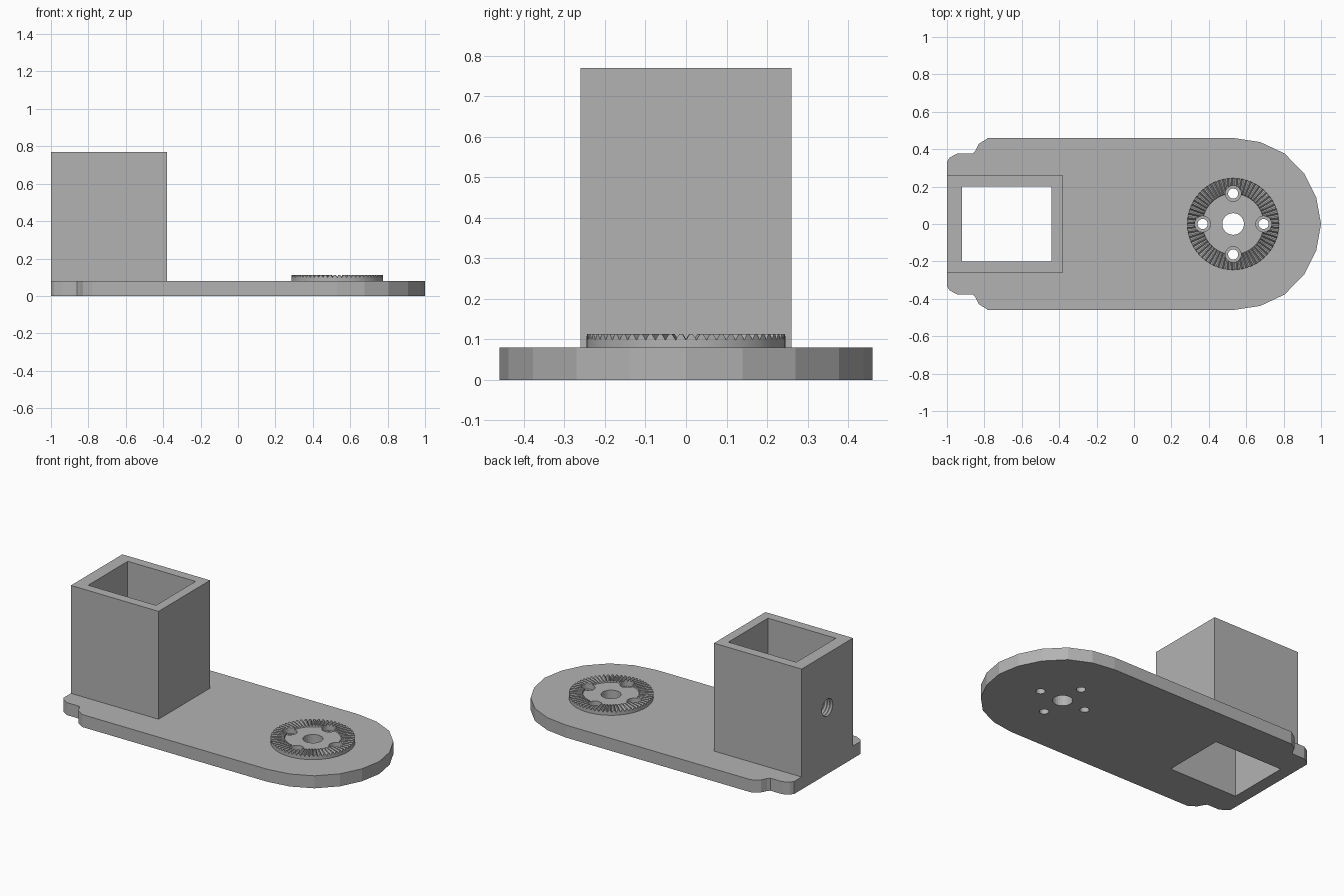
import bpy, bmesh, math
from mathutils import Matrix

if "Cube" in bpy.data.objects:
    bpy.data.objects.remove(bpy.data.objects["Cube"], do_unlink=True)

GREY = (0.45, 0.45, 0.45, 1.0)
grey = bpy.data.materials.new("plain grey")
grey.use_nodes = True
grey.diffuse_color = GREY
grey.node_tree.nodes["Principled BSDF"].inputs["Base Color"].default_value = GREY

HUB_X = 0.53
PLATE_TOP = 0.08


def finish(name, bm):
    bmesh.ops.recalc_face_normals(bm, faces=bm.faces[:])
    mesh = bpy.data.meshes.new(name)
    bm.to_mesh(mesh)
    bm.free()
    mesh.materials.append(grey)
    obj = bpy.data.objects.new(name, mesh)
    bpy.context.collection.objects.link(obj)
    return obj


def box(name, x0, x1, half_y, z0, z1):
    bm = bmesh.new()
    place = Matrix.Translation(((x0 + x1) / 2, 0, (z0 + z1) / 2))
    size = Matrix.Diagonal((x1 - x0, 2 * half_y, z1 - z0, 1))
    bmesh.ops.create_cube(bm, size=1, matrix=place @ size)
    return finish(name, bm)


def skin(bm, rings):
    """Close a stack of equal-sized vertex rings into a solid."""
    n = len(rings[0])
    for low, high in zip(rings, rings[1:]):
        for i in range(n):
            j = (i + 1) % n
            bm.faces.new((low[i], low[j], high[j], high[i]))
    bm.faces.new(rings[0])
    bm.faces.new(rings[-1])


def turned(name, profile, place, sides=28):
    """Solid of revolution about local z from (radius, height) pairs."""
    bm = bmesh.new()
    steps = [2 * math.pi * i / sides for i in range(sides)]
    skin(bm, [[bm.verts.new((r * math.cos(a), r * math.sin(a), z)) for a in steps]
              for r, z in profile])
    bm.transform(place)
    return finish(name, bm)


def cut(target, cutter):
    mod = target.modifiers.new("cut", 'BOOLEAN')
    mod.operation = 'DIFFERENCE'
    mod.solver = 'EXACT'
    mod.object = cutter
    bpy.context.view_layer.objects.active = target
    bpy.ops.object.modifier_apply(modifier=mod.name)


# Base plate: mirrored outline with rounded end and stepped shoulders
half = [(0.975, 0.14), (0.91, 0.27), (0.805, 0.377), (0.675, 0.438), (0.53, 0.46),
        (-0.78, 0.46), (-0.83, 0.428), (-0.848, 0.392), (-0.86, 0.377),
        (-0.945, 0.377), (-0.985, 0.355), (-1, 0.335)]
outline = [(1, 0)] + half + [(x, -y) for x, y in reversed(half)]
bm = bmesh.new()
skin(bm, [[bm.verts.new((x, y, z)) for x, y in outline] for z in (0, PLATE_TOP)])
plate = finish("base_plate", bm)

# Square socket tower
tower = box("socket_tower", -1, -0.38, 0.26, PLATE_TOP, 0.77)

# Toothed coupling disc: radial teeth with a flat floor inside them
TEETH = 60
R_OUT, R_IN, FLOOR, TIP = 0.245, 0.165, 0.1, 0.113
tooth = [(0.0, 0), (0.35, 1), (0.65, 1)]
bm = bmesh.new()
levels = [(R_OUT, PLATE_TOP, 0), (R_OUT, 0.098, TIP - 0.098),
          (R_IN, 0.103, TIP - 0.103), (R_IN - 0.002, FLOOR, 0)]
rings = []
for radius, base, rise in levels:
    ring = []
    for k in range(TEETH):
        for part, up in tooth:
            a = 2 * math.pi * (k + part) / TEETH
            ring.append(bm.verts.new((HUB_X + radius * math.cos(a),
                                      radius * math.sin(a), base + rise * up)))
    rings.append(ring)
skin(bm, rings)
disc = finish("toothed_disc", bm)

# Cutters: socket opening, hub bore, four counterbored screw holes
cutters = []
opening = box("opening_cutter", -0.92, -0.44, 0.2, -0.1, 0.9)
cutters.append(opening)
cut(plate, opening)
cut(tower, opening)

bore = turned("bore_cutter", [(0.058, -0.1), (0.058, 0.2)],
              Matrix.Translation((HUB_X, 0, 0)))
cutters.append(bore)
for k in range(4):
    a = k * math.pi / 2
    spot = Matrix.Translation((HUB_X + 0.163 * math.cos(a), 0.163 * math.sin(a), 0))
    cutters.append(turned("screw_cutter",
                          [(0.027, -0.1), (0.027, 0.07), (0.042, 0.07), (0.042, 0.2)],
                          spot))
for cutter in cutters[1:]:
    cut(plate, cutter)
    cut(disc, cutter)

# Threaded side hole through the outer wall of the tower
thread = [(0.05 if i % 2 else 0.06, -0.05 + 0.01 * i) for i in range(11)]
side_hole = turned("thread_cutter", thread,
                   Matrix.Translation((-0.965, 0, 0.425)) @ Matrix.Rotation(math.pi / 2, 4, 'Y'))
cutters.append(side_hole)
cut(tower, side_hole)

for cutter in cutters:
    bpy.data.objects.remove(cutter, do_unlink=True)
